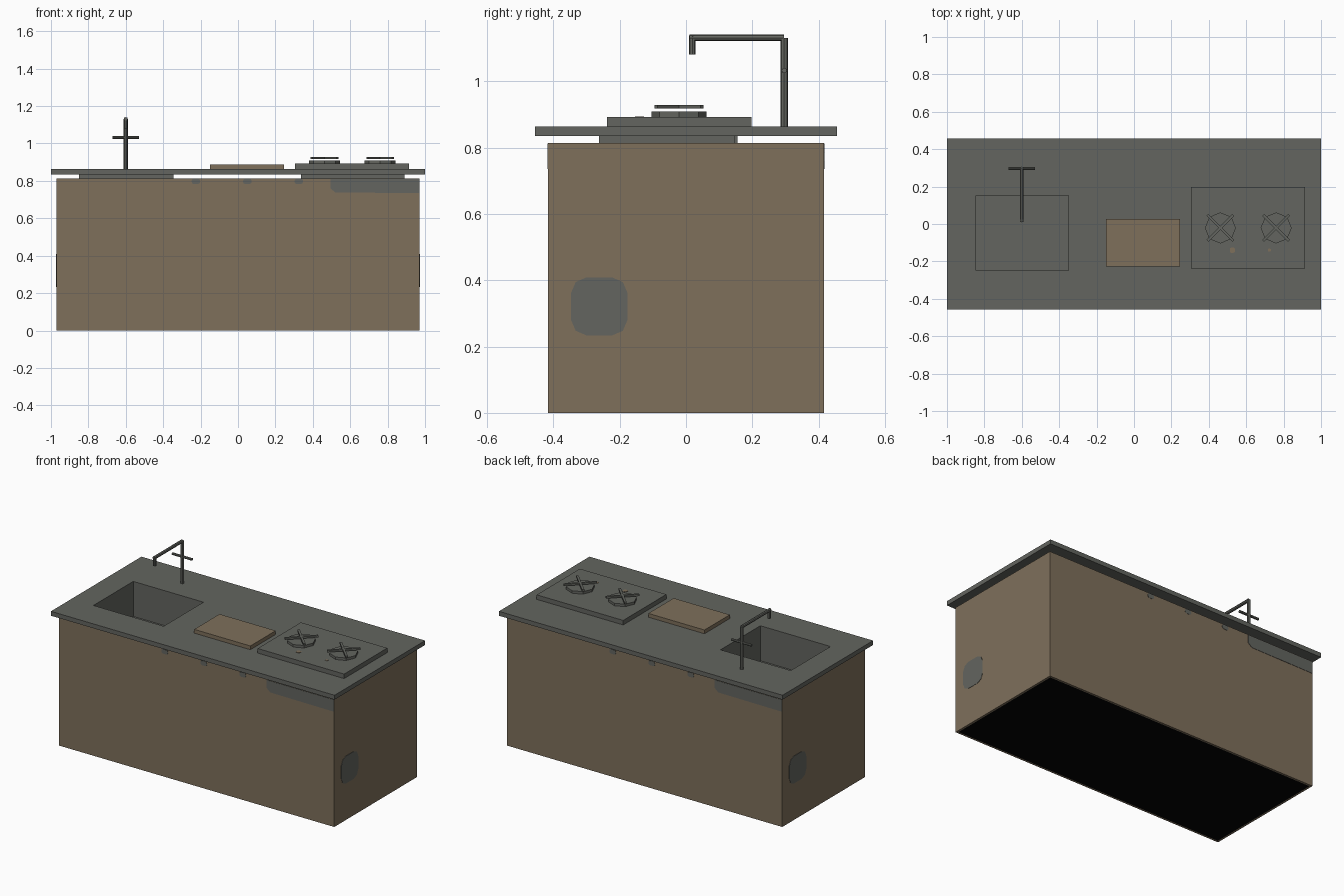
import bpy, bmesh, math
from mathutils import Matrix, Vector

if "Cube" in bpy.data.objects:
    bpy.data.objects.remove(bpy.data.objects["Cube"], do_unlink=True)


def material(name, r, g, b):
    m = bpy.data.materials.new(name)
    m.use_nodes = True
    m.diffuse_color = (r, g, b, 1)
    m.node_tree.nodes["Principled BSDF"].inputs["Base Color"].default_value = (r, g, b, 1)
    return m


WOOD = material("warm wood", 0.21, 0.16, 0.105)
STONE = material("grey stone", 0.125, 0.13, 0.115)
BLACK = material("black underside", 0.001, 0.001, 0.001)


def finish(name, bm, *mats):
    mesh = bpy.data.meshes.new(name)
    bmesh.ops.recalc_face_normals(bm, faces=bm.faces)
    bm.to_mesh(mesh)
    bm.free()
    for m in mats:
        mesh.materials.append(m)
    ob = bpy.data.objects.new(name, mesh)
    bpy.context.collection.objects.link(ob)
    return ob


def box(name, xs, ys, zs, mat, turn=0):
    """Box given by its ranges, optionally turned about its own vertical axis."""
    bm = bmesh.new()
    size = [r[1] - r[0] for r in (xs, ys, zs)]
    mid = [(r[0] + r[1]) / 2 for r in (xs, ys, zs)]
    mat4 = Matrix.Translation(mid) @ Matrix.Rotation(turn, 4, "Z") @ Matrix.Diagonal((*size, 1))
    bmesh.ops.create_cube(bm, size=1, matrix=mat4)
    return finish(name, bm, mat)


def rod(name, start, end, radius, mat, sides=8):
    a, b = Vector(start), Vector(end)
    d = b - a
    bm = bmesh.new()
    place = Matrix.Translation((a + b) / 2) @ d.to_track_quat("Z", "Y").to_matrix().to_4x4()
    bmesh.ops.create_cone(bm, cap_ends=True, segments=sides, radius1=radius,
                          radius2=radius, depth=d.length, matrix=place)
    return finish(name, bm, mat)


def cut(target, xs, ys, zs):
    cutter = box("cutter", xs, ys, zs, STONE)
    cutter.hide_render = True
    mod = target.modifiers.new("opening", "BOOLEAN")
    mod.operation = "DIFFERENCE"
    mod.solver = "EXACT"
    mod.object = cutter
    bpy.context.view_layer.objects.active = target
    bpy.ops.object.modifier_apply(modifier=mod.name)
    bpy.data.objects.remove(cutter, do_unlink=True)


def plate(name, outline, to_world, normal, mat):
    """Thin plate from a 2D outline laid on a surface."""
    bm = bmesh.new()
    face = bm.faces.new([bm.verts.new(to_world(u, v)) for u, v in outline])
    new = bmesh.ops.extrude_face_region(bm, geom=[face])["geom"]
    bmesh.ops.translate(bm, vec=Vector(normal) * 0.002,
                        verts=[g for g in new if isinstance(g, bmesh.types.BMVert)])
    return finish(name, bm, mat)


def rounded(u0, u1, v0, v1, c):
    """Rectangle with softened corners."""
    k = c * 0.3
    pts = []
    for u, v, su, sv in ((u0, v0, 1, 1), (u1, v0, -1, 1), (u1, v1, -1, -1), (u0, v1, 1, -1)):
        corner = [(u, v + sv * c), (u + su * k, v + sv * k), (u + su * c, v)]
        pts += corner if su * sv > 0 else corner[::-1]
    return pts


# Cabinet with a dark inset underside
HX, HY, TOP = 0.97, 0.416, 0.814
cabinet = box("cabinet", (-HX, HX), (-HY, HY), (0, TOP), WOOD)
cabinet.data.materials.append(BLACK)
bm = bmesh.new()
bm.from_mesh(cabinet.data)
under = [f for f in bm.faces if f.normal.z < -0.5]
bmesh.ops.inset_region(bm, faces=under, thickness=0.018)
under[0].material_index = 1
bm.to_mesh(cabinet.data)
bm.free()

# Worktop and sunken sink
SX, SY, FLOOR = (-0.845, -0.35), (-0.249, 0.152), 0.64
WALL = 0.004
outer_x = (SX[0] - WALL, SX[1] + WALL)
outer_y = (SY[0] - WALL, SY[1] + WALL)
worktop = box("worktop", (-1, 1), (-0.456, 0.456), (0.835, 0.863), STONE)
cut(worktop, SX, SY, (0.8, 0.9))
cut(cabinet, outer_x, outer_y, (FLOOR - 0.01, 0.9))
sink = box("sink_basin", outer_x, outer_y, (FLOOR - 0.01, 0.835), STONE)
cut(sink, SX, SY, (FLOOR, 0.9))

# Tap: riser, arm, spout and cross handle
TX, TY = -0.6, 0.296
rod("tap_riser", (TX, TY, 0.86), (TX, TY, 1.131), 0.011, STONE)
rod("tap_arm", (TX, TY, 1.131), (TX, 0.01, 1.131), 0.01, STONE)
rod("tap_spout", (TX, 0.019, 1.08), (TX, 0.019, 1.138), 0.01, STONE)
rod("tap_handle", (TX - 0.07, TY, 1.032), (TX + 0.07, TY, 1.032), 0.008, STONE)

# Chopping board
box("chopping_board", (-0.15, 0.246), (-0.227, 0.028), (0.864, 0.888), WOOD)

# Hob with its tray below the worktop
box("hob", (0.305, 0.915), (-0.238, 0.197), (0.86, 0.892), STONE)
box("hob_tray", (0.337, 0.89), (-0.262, 0.147), (0.805, 0.84), STONE)

# Burners, each with a diagonal pan support
BY = -0.021
for side, bx in (("right", 0.462), ("left", 0.76)):
    rod(f"burner_{side}", (bx, BY, 0.89), (bx, BY, 0.908), 0.083, STONE)
    for i, angle in enumerate((45, -45)):
        box(f"pan_support_{side}_{i + 1}", (bx - 0.098, bx + 0.098),
            (BY - 0.007, BY + 0.007), (0.917, 0.928), STONE, math.radians(angle))

# Worn marks on the cabinet, repeated half a turn round
strip = [(HX, 0.735), (HX, 0.811), (0.495, 0.811), (0.495, 0.76), (0.52, 0.738)]
for s, long_side, short_side in ((1, "front", "left"), (-1, "back", "right")):
    def on_long(u, v):
        return (s * u, -s * HY, v)

    def on_short(u, v):
        return (s * HX, s * u, v)

    plate(f"{long_side}_worn_strip", strip, on_long, (0, -s, 0), STONE)
    for i, u in enumerate((-0.225, 0.05, 0.325)):
        plate(f"{long_side}_worn_spot_{i + 1}", rounded(u - 0.023, u + 0.023, 0.783, 0.812, 0.012),
              on_long, (0, -s, 0), STONE)
    plate(f"{short_side}_worn_patch", rounded(-0.346, -0.177, 0.234, 0.408, 0.045),
          on_short, (s, 0, 0), STONE)

# Small wood-coloured flecks on the hob
for i, (u, r) in enumerate(((0.526, 0.014), (0.724, 0.008))):
    plate(f"hob_fleck_{i + 1}", rounded(u - r, u + r, -0.14 - r, -0.14 + r, r * 0.6),
          lambda a, b: (a, b, 0.892), (0, 0, 1), WOOD)
